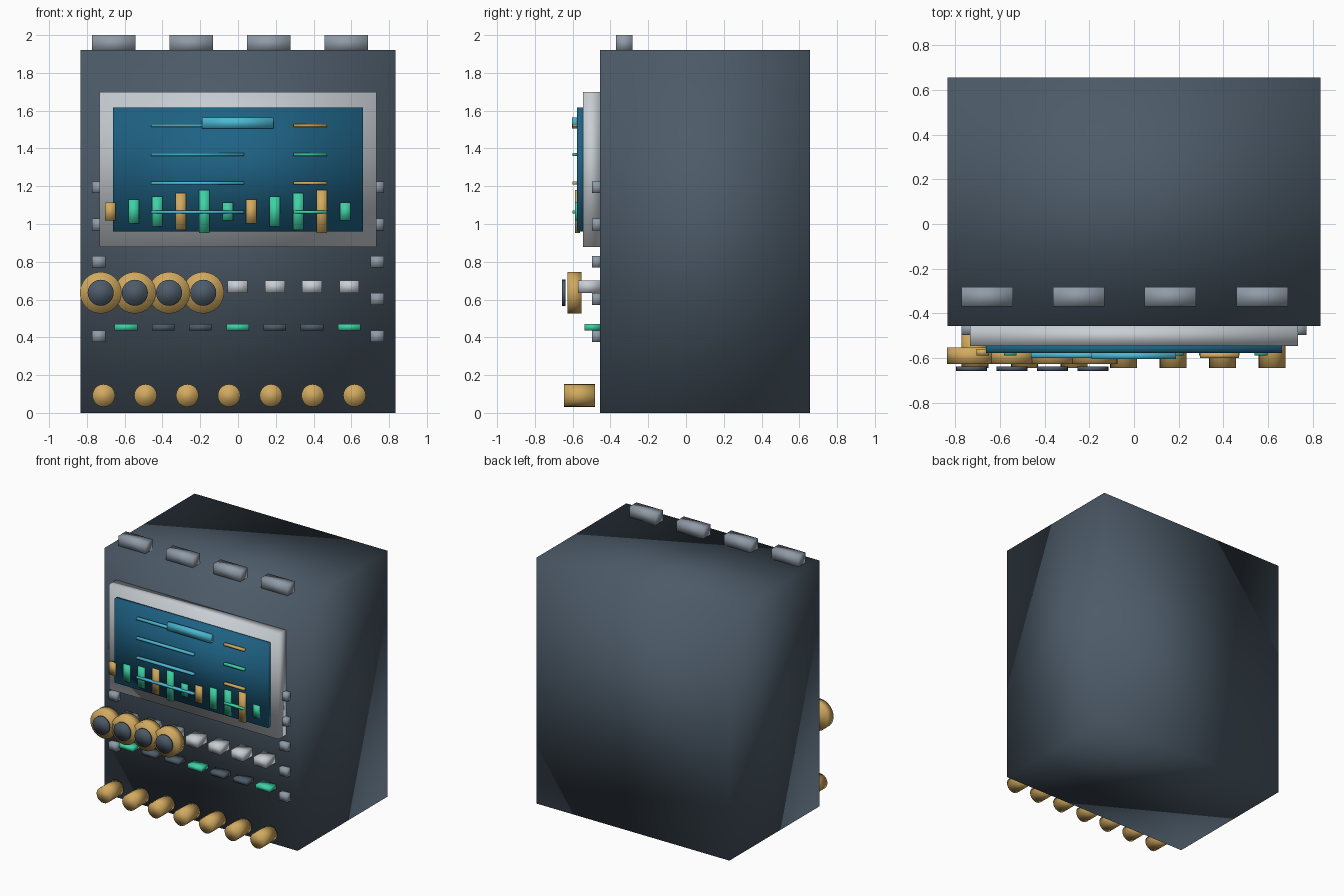
import bpy
from math import radians

old = bpy.data.objects.get("Cube")
if old:
    bpy.data.objects.remove(old, do_unlink=True)


def material(name, r, g, b):
    m = bpy.data.materials.new(name)
    m.use_nodes = True
    m.diffuse_color = (r, g, b, 1)
    m.node_tree.nodes["Principled BSDF"].inputs["Base Color"].default_value = (r, g, b, 1)
    return m


slate = material("slate", .074, .105, .14)
steel = material("steel grey", .28, .33, .39)
silver = material("pale silver", .58, .62, .66)
navy = material("screen blue", .013, .122, .231)
cyan = material("cyan", .07, .48, .65)
green = material("mint green", .048, .64, .376)
gold = material("gold", .64, .40, .115)


def finish(name, mat):
    ob = bpy.context.object
    ob.name = ob.data.name = name
    ob.data.materials.append(mat)
    # the rounded look comes from normals shared across all edges
    bpy.ops.object.shade_smooth()
    return ob


def box(name, mat, x, y, z):
    """Box given by (min, max) along each axis."""
    bpy.ops.mesh.primitive_cube_add(size=1, location=[sum(a) / 2 for a in (x, y, z)])
    ob = bpy.context.object
    ob.scale = [a[1] - a[0] for a in (x, y, z)]
    bpy.ops.object.transform_apply(location=False, rotation=False)
    return finish(name, mat)


def around(c, size):
    return (c - size / 2, c + size / 2)


def drum(name, mat, x, y, z, radius, sides):
    """Cylinder lying along y."""
    bpy.ops.mesh.primitive_cylinder_add(vertices=sides, radius=radius, depth=y[1] - y[0],
                                        location=(x, sum(y) / 2, z),
                                        rotation=(radians(90), 0, 0))
    return finish(name, mat)


FRONT = -.456

# Cabinet, screen frame and screen
box("cabinet", slate, (-.835, .835), (FRONT, .656), (0, 1.92))
box("screen_frame", silver, (-.733, .733), (-.545, FRONT), (.878, 1.698))
box("screen", navy, (-.662, .662), (-.577, -.54), (.96, 1.617))

# Blocks along the top
for i in range(4):
    box(f"top_block_{i}", steel, around(-.657 + i * .41, .23), (-.37, -.282), (1.91, 2))

# Header and text lines on the screen
box("screen_header", cyan, (-.19, .187), (-.604, -.575), (1.505, 1.565))
for i in range(4):
    z = around(1.522 - i * .153, .016)
    box(f"long_line_{i}", cyan, (-.46, .032), (-.6, -.575), z)
    box(f"short_line_{i}", green if i % 2 else gold, (.295, .47), (-.6, -.575), z)

# Bar chart
for i in range(11):
    box(f"chart_bar_{i}", green if i % 3 else gold, around(-.677 + i * .1245, .056),
        (-.588, -.56), around(1.066, .095 + (i % 5) * .033))

# Side studs
for side, label in ((1, "left"), (-1, "right")):
    for i in range(5):
        box(f"{label}_stud_{i}", steel, around(side * .737, .07),
            (-.497, FRONT + .01), around(.406 + i * .197, .062))

# Keys and indicator lights
for i in range(7):
    x = -.593 + i * .197
    box(f"key_{i}", silver, around(x, .105), (-.573, FRONT), around(.668, .064))
    box(f"indicator_{i}", slate if i % 3 else green, around(x, .12),
        (-.537, FRONT), around(.453, .033))

# Dials with dark caps
for i in range(4):
    x = -.727 + i * .181
    drum(f"dial_{i}", gold, x, (-.627, -.553), .636, .11, 32)
    drum(f"dial_cap_{i}", slate, x, (-.657, -.637), .636, .069, 24)

# Pegs along the bottom
for i in range(7):
    drum(f"peg_{i}", gold, -.711 + i * .2213, (-.645, -.482), .092, .06, 20)
